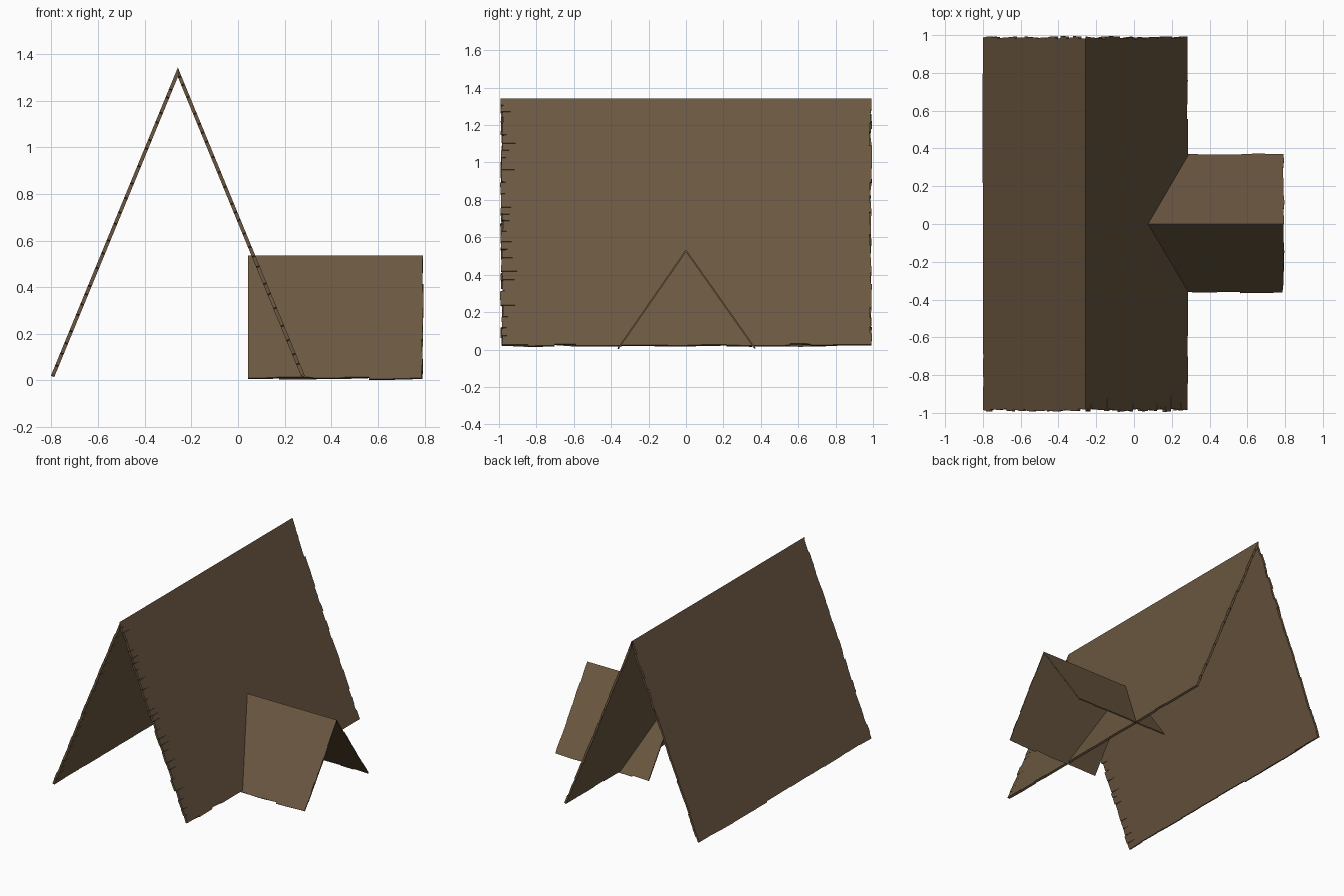
import bpy, bmesh, random
from mathutils import Vector

if "Cube" in bpy.data.objects:
    bpy.data.objects.remove(bpy.data.objects["Cube"])

random.seed(4)

thatch = bpy.data.materials.new("thatch brown")
thatch.diffuse_color = (0.147, 0.097, 0.052, 1)
thatch.use_nodes = True
thatch.node_tree.nodes["Principled BSDF"].inputs["Base Color"].default_value = thatch.diffuse_color


def ragged(length, step, depth):
    """Stepped, uneven edge: list of (distance along, outward offset)."""
    pts, d = [], 0.0
    while d < length - 1e-6:
        e = min(length, d + step * random.uniform(0.6, 1.4))
        if length - e < step * 0.4:
            e = length
        a = random.uniform(-depth, depth)
        pts += [(d, a), (e, a + random.uniform(-depth, depth) * 0.5)]
        d = e
    return pts


def slope(bm, ridge, along, eave, u0, u1, t, end_step, eave_step, depth, slit=0, rag_start=True):
    """One thatched slab from the ridge down to the eave, with ragged edges."""
    down = eave - ridge
    length = down.length
    down = down.normalized()
    n = along.cross(down)
    n = n if n.z > 0 else -n
    # outline in (along ridge, down slope) coordinates
    out = [(u1 + o, v) for v, o in ragged(length, end_step, depth)]
    width = u1 - u0
    out += [(u1 - d, length + o) for d, o in ragged(width, eave_step, 0.005)[1:-1]]
    if rag_start:
        near = [(u0 - o, length - d) for d, o in ragged(length, end_step, depth)]
        for i in range(0, len(near), 2):
            out += near[i:i + 2]
            # narrow slit between bundles of straw
            if slit and i + 2 < len(near):
                out.append((u0 + slit * random.uniform(0.1, 1), near[i + 1][1] - 0.002))
                near[i + 2] = (near[i + 2][0], near[i + 2][1] - 0.004)
    else:
        out += [(u0, length), (u0, 0)]
    top = [ridge + along * u + down * v for u, v in out]
    # mitre the underside where both slopes meet
    low = [p - (Vector((0, 0, t / n.z)) if v < 1e-4 else n * t) for p, (u, v) in zip(top, out)]
    a = [bm.verts.new(p) for p in top]
    b = [bm.verts.new(p) for p in low]
    bm.faces.new(a)
    bm.faces.new(b[::-1])
    for i in range(len(a)):
        j = (i + 1) % len(a)
        if out[i][1] > 1e-4 or out[j][1] > 1e-4:
            bm.faces.new((a[j], a[i], b[i], b[j]))


def roof(name, ridge, along, eaves, *args, **kw):
    bm = bmesh.new()
    for e in eaves:
        slope(bm, Vector(ridge), Vector(along), Vector(e), *args, **kw)
    bmesh.ops.triangulate(bm, faces=[f for f in bm.faces if len(f.verts) > 4])
    bmesh.ops.recalc_face_normals(bm, faces=bm.faces)
    me = bpy.data.meshes.new(name)
    bm.to_mesh(me)
    bm.free()
    me.materials.append(thatch)
    bpy.context.collection.objects.link(bpy.data.objects.new(name, me))


# Tall main roof, ridge running front to back
roof("main_roof", (-0.258, 0, 1.342), (0, 1, 0), [(-0.8, 0, 0.026), (0.284, 0, 0.026)],
     -0.985, 0.988, 0.0155, 0.06, 0.13, 0.007, slit=0.1)

# Low porch roof passing through the right slope
roof("porch_roof", (0, 0, 0.535), (1, 0, 0), [(0, -0.363, 0.011), (0, 0.37, 0.011)],
     0.042, 0.791, 0.008, 0.07, 0.12, 0.004, rag_start=False)
